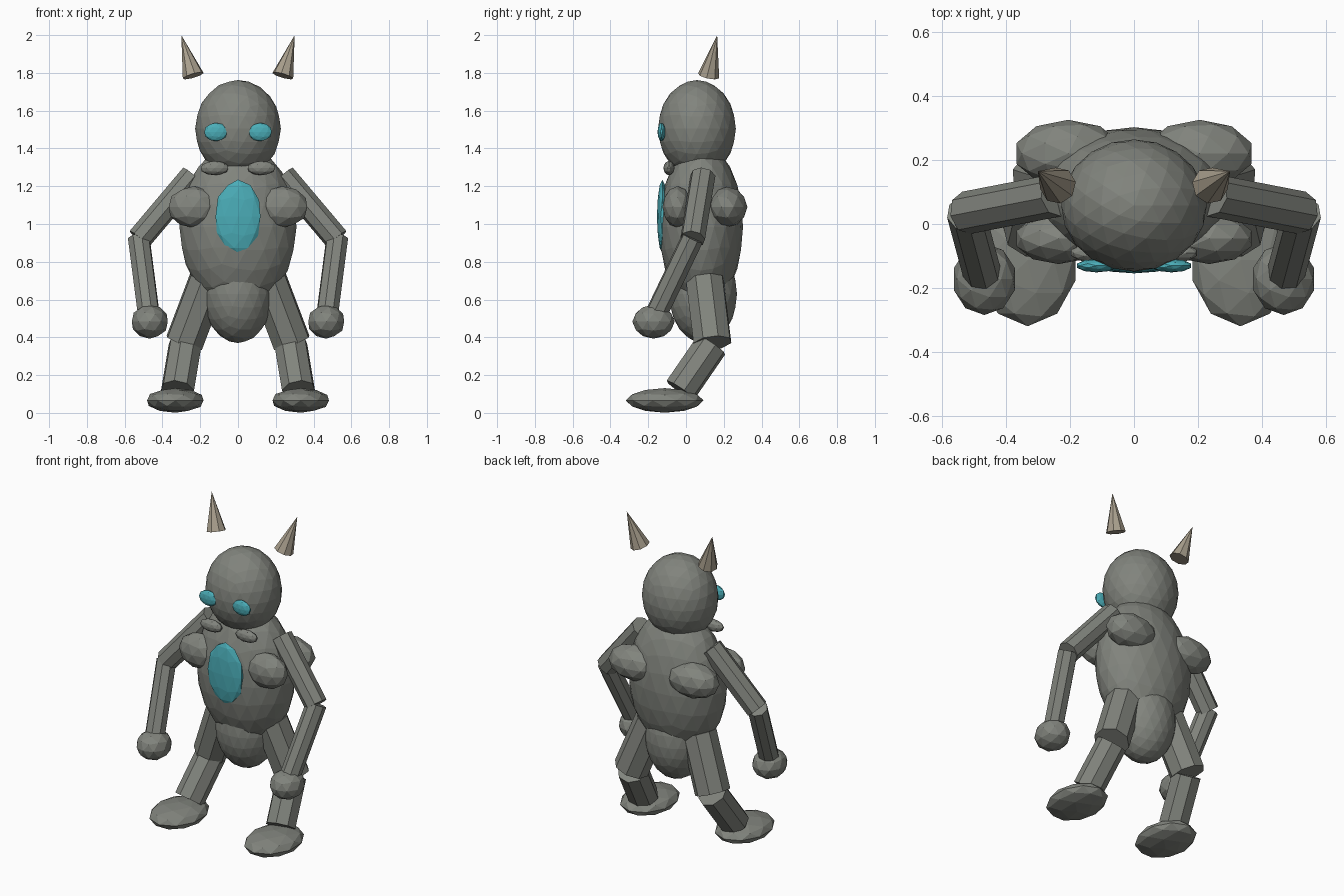
import bpy
from mathutils import Vector

if "Cube" in bpy.data.objects:
    bpy.data.objects.remove(bpy.data.objects["Cube"])


def material(name, rgb):
    m = bpy.data.materials.new(name)
    m.diffuse_color = (*rgb, 1)
    m.use_nodes = True
    m.node_tree.nodes["Principled BSDF"].inputs["Base Color"].default_value = m.diffuse_color
    return m


STONE = material("grey stone", (0.22, 0.23, 0.205))
GLOW = material("turquoise", (0.07, 0.42, 0.48))
HORN = material("tan horn", (0.40, 0.35, 0.27))


def blob(name, loc, radii, mat=STONE, sub=2):
    """Low-poly ellipsoid."""
    bpy.ops.mesh.primitive_ico_sphere_add(subdivisions=sub, radius=1, location=loc)
    ob = bpy.context.object
    ob.name = name
    ob.scale = radii
    ob.data.materials.append(mat)


def limb(name, a, b, r1, r2=None, mat=STONE):
    """Eight-sided prism or cone between two points."""
    a, b = Vector(a), Vector(b)
    d = b - a
    bpy.ops.mesh.primitive_cone_add(vertices=8, radius1=r1, radius2=r1 if r2 is None else r2,
                                    depth=d.length, location=(a + b) / 2)
    ob = bpy.context.object
    ob.name = name
    ob.rotation_euler = d.to_track_quat('Z', 'Y').to_euler()
    ob.data.materials.append(mat)


# Central body
blob("torso", (0, 0.08, 0.985), (0.31, 0.222, 0.44), sub=3)
blob("pelvis", (0, 0.09, 0.63), (0.185, 0.18, 0.26), sub=3)
blob("head", (0, 0.058, 1.505), (0.227, 0.206, 0.257), sub=3)
blob("chest_gem", (0, -0.125, 1.04), (0.125, 0.029, 0.195), GLOW)

# Paired parts
for side, s in (("left", 1), ("right", -1)):
    blob(side + "_eye", (s * 0.117, -0.13, 1.487), (0.064, 0.021, 0.049), GLOW)
    blob(side + "_jaw_lump", (s * 0.124, -0.09, 1.296), (0.076, 0.03, 0.038))
    blob(side + "_chest_lump", (s * 0.235, -0.045, 1.09), (0.138, 0.08, 0.11))
    blob(side + "_back_lump", (s * 0.205, 0.22, 1.09), (0.17, 0.105, 0.107))
    limb(side + "_horn", (s * 0.237, 0.12, 1.785), (s * 0.3, 0.165, 2.0), 0.058, 0, HORN)
    # Arm
    limb(side + "_upper_arm", (s * 0.24, 0.09, 1.255), (s * 0.523, 0.035, 0.92), 0.067)
    limb(side + "_forearm", (s * 0.525, 0.035, 0.925), (s * 0.475, -0.15, 0.54), 0.06)
    blob(side + "_hand", (s * 0.467, -0.172, 0.483), (0.1, 0.112, 0.09))
    # Leg
    limb(side + "_thigh", (s * 0.16, 0.1, 0.7), (s * 0.285, 0.14, 0.37), 0.105)
    limb(side + "_shin", (s * 0.28, 0.135, 0.36), (s * 0.32, -0.03, 0.12), 0.09)
    blob(side + "_foot", (s * 0.332, -0.113, 0.066), (0.157, 0.206, 0.065))
